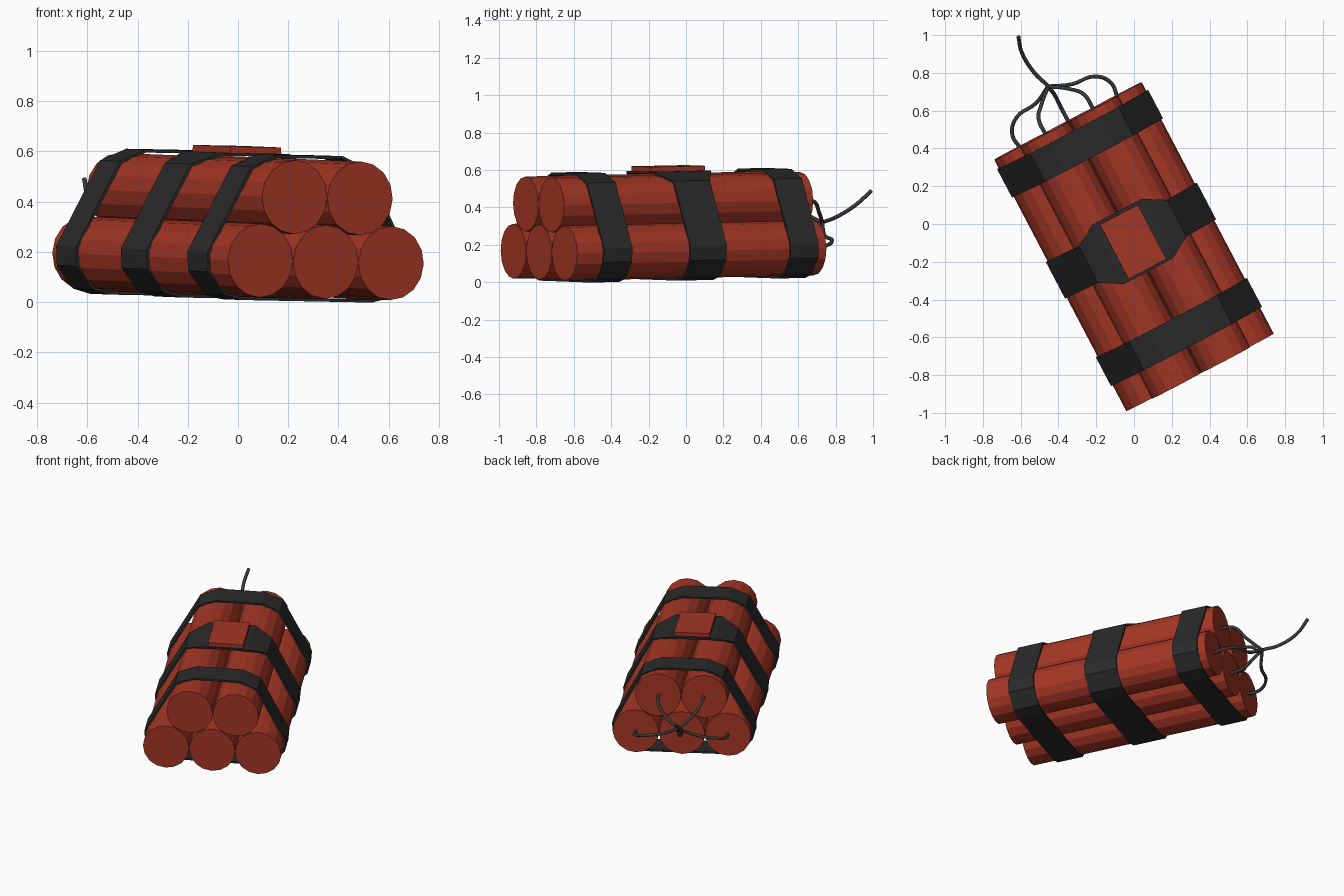
import bpy, bmesh, math
from mathutils import Matrix, Vector

if "Cube" in bpy.data.objects:
    bpy.data.objects.remove(bpy.data.objects["Cube"])

R = 0.147            # stick radius
HALF = 0.752         # half stick length
ROW = 0.2555         # height of the upper row above the lower row

# Whole bundle is turned on the ground and very slightly tilted
POSE = (Matrix.Translation((0, -0.12, 0.1745))
        @ Matrix.Rotation(math.radians(27.7), 4, 'Z')
        @ Matrix.Rotation(math.radians(1.1), 4, 'X')
        @ Matrix.Rotation(math.radians(1.0), 4, 'Y'))


def material(name, rgb):
    m = bpy.data.materials.new(name)
    m.diffuse_color = (*rgb, 1)
    m.use_nodes = True
    m.node_tree.nodes["Principled BSDF"].inputs["Base Color"].default_value = m.diffuse_color
    return m


RED = material("red_paper", (0.37, 0.037, 0.018))
BLACK = material("black_strap", (0.023, 0.023, 0.023))
GREY = material("grey_fuse", (0.045, 0.045, 0.048))


def add_object(name, data, mat):
    data.materials.append(mat)
    ob = bpy.data.objects.new(name, data)
    ob.matrix_world = POSE
    bpy.context.collection.objects.link(ob)
    return ob


def add_bmesh(name, bm, mat):
    bmesh.ops.recalc_face_normals(bm, faces=bm.faces)
    me = bpy.data.meshes.new(name)
    bm.to_mesh(me)
    bm.free()
    return add_object(name, me, mat)


# Sticks: three below, two nested on top
def stick(name, x, z):
    bm = bmesh.new()
    bmesh.ops.create_cone(bm, cap_ends=True, segments=16, radius1=R, radius2=R,
                          depth=2 * HALF,
                          matrix=Matrix.Translation((x, 0, z)) @ Matrix.Rotation(math.pi / 2, 4, 'X'))
    add_bmesh(name, bm, RED)


for i, x in enumerate((-2 * R, 0, 2 * R)):
    stick(f"lower_stick_{i + 1}", x, 0)
for i, x in enumerate((-R, R)):
    stick(f"upper_stick_{i + 1}", x, ROW)


# Straps: a closed band wrapped around the bundle's outline
def outline(offset):
    right = []
    for cx, cz, r, angles in ((R, ROW, 0.165, (90, 45)),
                              (2 * R, 0, 0.16, (10, -18, -62, -90))):
        for a in angles:
            t = math.radians(a)
            right.append((cx + (r - offset) * math.cos(t), cz + (r - offset) * math.sin(t)))
    return right + [(-x, z) for x, z in reversed(right)]


def strap(name, y0, y1, flare=0.0):
    bm = bmesh.new()
    rings = []
    outer, inner = outline(0), outline(0.012)
    top = (0, len(outer) - 1)          # the two points over the upper sticks
    for prof, side in ((outer, -1), (outer, 1), (inner, 1), (inner, -1)):
        ring = []
        for i, (x, z) in enumerate(prof):
            y = (y0 if side < 0 else y1) + (side * flare if i in top else 0)
            ring.append(bm.verts.new((x, y, z)))
        rings.append(ring)
    n = len(outer)
    for k in range(4):
        a, b = rings[k], rings[(k + 1) % 4]
        for i in range(n):
            j = (i + 1) % n
            bm.faces.new((a[i], a[j], b[j], b[i]))
    add_bmesh(name, bm, BLACK)


strap("front_strap", -0.597, -0.425)
strap("middle_strap", -0.074, 0.145, flare=0.068)
strap("back_strap", 0.53, 0.70)

# Red label plate on the flared part of the middle strap
bm = bmesh.new()
bmesh.ops.create_cube(bm, size=1, matrix=Matrix.Translation((0, 0.033, 0.432))
                      @ Matrix.Diagonal((0.226, 0.325, 0.028, 1)))
add_bmesh("label_plate", bm, RED)


# Fuses: one from each stick, joined into a single tail
def fuse(name, points):
    cu = bpy.data.curves.new(name, 'CURVE')
    cu.dimensions = '3D'
    cu.bevel_depth = 0.0105
    cu.bevel_resolution = 1
    cu.resolution_u = 5
    cu.use_fill_caps = True
    sp = cu.splines.new('BEZIER')
    sp.bezier_points.add(len(points) - 1)
    for bp, p in zip(sp.bezier_points, points):
        bp.co = Vector(p)
        bp.handle_left_type = bp.handle_right_type = 'AUTO'
    add_object(name, cu, GREY)


KNOT = (-0.01, 0.965, 0.125)
for s, side in ((-1, "left"), (1, "right")):
    fuse(f"{side}_lower_fuse", [(s * 0.29, 0.74, 0), (s * 0.295, 0.825, 0.01),
                                (s * 0.235, 0.895, 0.035), (s * 0.11, 0.915, 0.06), KNOT])
    fuse(f"{side}_upper_fuse", [(s * 0.142, 0.74, ROW), (s * 0.138, 0.835, 0.245),
                                (s * 0.09, 0.895, 0.18), KNOT])
fuse("middle_fuse", [(0, 0.74, 0), (0, 0.84, 0.02), (0, 0.91, 0.075), KNOT])
fuse("fuse_tail", [(-0.005, 0.93, 0.11), KNOT, (-0.041, 1.06, 0.15),
                   (-0.052, 1.19, 0.215), (-0.03, 1.275, 0.29)])
